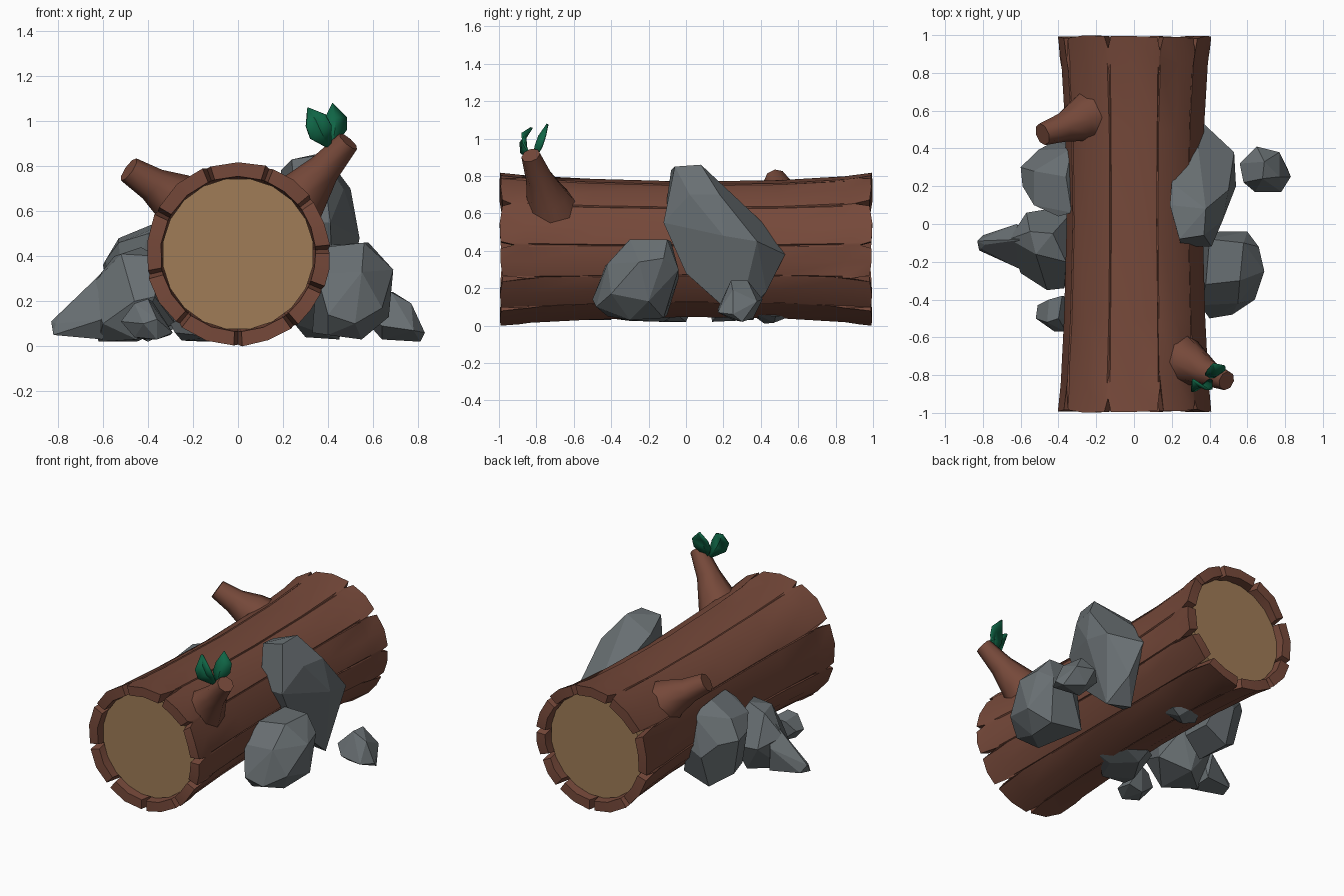
import bpy, bmesh, math, random
from mathutils import Vector

if "Cube" in bpy.data.objects:
    bpy.data.objects.remove(bpy.data.objects["Cube"])

random.seed(4)


def material(name, rgb):
    m = bpy.data.materials.new(name)
    m.diffuse_color = (*rgb, 1)
    m.use_nodes = True
    m.node_tree.nodes["Principled BSDF"].inputs["Base Color"].default_value = m.diffuse_color
    return m


BARK = material("bark", (0.18, 0.066, 0.042))
WOOD = material("cut_wood", (0.35, 0.20, 0.095))
STONE = material("stone", (0.14, 0.16, 0.17))
LEAF = material("leaf", (0.005, 0.13, 0.06))


def finish(bm, name, mat, smooth=None):
    bmesh.ops.recalc_face_normals(bm, faces=bm.faces)
    me = bpy.data.meshes.new(name)
    bm.to_mesh(me)
    bm.free()
    me.materials.append(mat)
    ob = bpy.data.objects.new(name, me)
    bpy.context.collection.objects.link(ob)
    if smooth:
        bpy.ops.object.select_all(action='DESELECT')
        ob.select_set(True)
        bpy.context.view_layer.objects.active = ob
        bpy.ops.object.shade_smooth_by_angle(angle=math.radians(smooth))
    return ob


# Bark: a waisted tube whose planks are split by V notches at both ends
CZ = 0.41
ROWS = [(-1, .405), (-.85, .39), (-.5, .372), (0, .358), (.5, .365), (.85, .386), (1, .405)]
NOTCHES = [3, 37, 70, 110, 152, 193, 230, 270, 308, 337]
columns = []   # degrees, widening at the ends, notch depths, plank end trim, radius offset
for i, a in enumerate(NOTCHES):
    nxt = NOTCHES[(i + 1) % len(NOTCHES)] + (360 if i == len(NOTCHES) - 1 else 0)
    cut = (random.uniform(.06, .16), random.uniform(.06, .16))
    trim = random.uniform(0, .02)
    columns += [(a, -1, None, trim, .002), (a, 0, cut, 0, -.002), (a, 1, None, trim, .006),
                ((a + nxt) / 2, 0, None, trim / 2, random.uniform(0, .008))]

bm = bmesh.new()
grid = []
for deg, widen, cut, trim, dr in columns:
    line = []
    for y, r in ROWS:
        side = 0 if y < 0 else 1
        ang = deg + widen * {1: 2.6, .85: 1.2}.get(abs(y), .7)
        if abs(y) == 1:
            y *= 1 - (cut[side] if cut else trim)
        elif abs(y) == .85 and cut:
            y *= 1 - cut[side] * .7
        line.append((y, r + dr, ang))
    # inner lip at each end, then the outer skin
    (y0, _, a0), (y1, _, a1) = line[0], line[-1]
    prof = [(-.75, .325, a0), (y0, .345, a0)] + line + [(y1, .345, a1), (.75, .325, a1)]
    grid.append([bm.verts.new((r * math.cos(math.radians(t)), y,
                               CZ + r * math.sin(math.radians(t)))) for y, r, t in prof])
for i in range(len(grid)):
    p, q = grid[i], grid[(i + 1) % len(grid)]
    for j in range(len(p) - 1):
        bm.faces.new((p[j], p[j + 1], q[j + 1], q[j]))
finish(bm, "log_bark", BARK, 25)


def tube(name, mat, rings, sides, smooth):
    """Capped tube through (centre, radius) rings."""
    bm = bmesh.new()
    axis = (Vector(rings[-1][0]) - Vector(rings[0][0])).normalized()
    u = axis.orthogonal().normalized()
    v = axis.cross(u)
    loops = []
    for cen, r in rings:
        loops.append([bm.verts.new(Vector(cen) + r * (math.cos(t) * u + math.sin(t) * v))
                      for t in (2 * math.pi * k / sides for k in range(sides))])
    for a, b in zip(loops, loops[1:]):
        for k in range(sides):
            n = (k + 1) % sides
            bm.faces.new((a[k], a[n], b[n], b[k]))
    bm.faces.new(loops[0])
    bm.faces.new(loops[-1])
    return finish(bm, name, mat, smooth)


# Pale wood core, recessed behind the bark
tube("log_core", WOOD, [((0, -.94, CZ), .338), ((0, .94, CZ), .338)], 20, 30)

# Broken branches
tube("branch_front", BARK, [((.22, -.71, .60), .155), ((.295, -.74, .68), .115),
                            ((.385, -.785, .79), .073), ((.49, -.83, .91), .052)], 8, 50)
tube("branch_back", BARK, [((-.22, .57, .60), .155), ((-.29, .55, .665), .115),
                           ((-.38, .51, .72), .077), ((-.485, .475, .785), .06)], 8, 50)


# Leaves: folded blades, given a little thickness
def leaf(name, spine, side, fold):
    bm = bmesh.new()
    rows = []
    for p, w in zip(spine, (.012, .055, .05, .002)):
        p, s, f = Vector(p), Vector(side) * w, Vector(fold) * w
        rows.append([bm.verts.new(q) for q in (p - s - f, p, p + s - f)])
    for a, b in zip(rows, rows[1:]):
        for k in range(2):
            bm.faces.new((a[k], a[k + 1], b[k + 1], b[k]))
    ob = finish(bm, name, LEAF, 40)
    ob.modifiers.new("thickness", 'SOLIDIFY').thickness = .012


leaf("leaf_left", [(.405, -.83, .89), (.37, -.86, .95), (.345, -.865, 1.005), (.31, -.83, 1.06)],
     (.8, .1, .5), (0, .4, 0))
leaf("leaf_right", [(.42, -.82, .89), (.43, -.81, .96), (.435, -.79, 1.015), (.42, -.745, 1.08)],
     (1, .25, .05), (0, -.4, 0))


# Rocks: faceted convex boulders
def rock(name, pts):
    bm = bmesh.new()
    for p in pts:
        bm.verts.new(p)
    res = bmesh.ops.convex_hull(bm, input=bm.verts)
    bmesh.ops.delete(bm, geom=list({v for v in res["geom_interior"] + res["geom_unused"]
                                    if isinstance(v, bmesh.types.BMVert)}), context='VERTS')
    bmesh.ops.dissolve_limit(bm, angle_limit=math.radians(8), verts=bm.verts, edges=bm.edges)
    finish(bm, name, STONE)


rock("tall_rock_right", [
    (.24, -.08, .83), (.19, .10, .78), (.37, -.06, .85), (.38, .08, .86), (.41, -.12, .55),
    (.47, .02, .70), (.50, .18, .70), (.54, .20, .48), (.53, .38, .45), (.37, .53, .38),
    (.34, .40, .56), (.20, .22, .72), (.40, .43, .18), (.45, .28, .03), (.30, .33, .04),
    (.42, 0, .28), (.25, -.12, .55), (.25, .20, .10)])
rock("round_rock_right", [
    (.40, -.08, .45), (.58, -.10, .46), (.56, -.30, .46), (.38, -.32, .44), (.66, -.12, .36),
    (.69, -.25, .34), (.60, -.04, .30), (.45, -.04, .25), (.67, -.20, .13), (.64, -.40, .17),
    (.52, -.48, .10), (.40, -.50, .14), (.35, -.43, .32), (.55, -.42, .33), (.55, -.12, .04),
    (.55, -.30, .03), (.40, -.42, .05), (.33, -.10, .06)])
rock("small_rock_right", [
    (.68, .24, .24), (.69, .33, .24), (.58, .22, .14), (.56, .32, .12), (.64, .17, .09),
    (.78, .17, .07), (.83, .25, .06), (.77, .38, .13), (.65, .41, .14), (.77, .25, .19),
    (.81, .30, .02), (.64, .25, .03), (.68, .36, .04)])
# Long rock: a boulder with a blunt toe running out to the left
rock("long_rock_left", [
    (-.66, -.08, .26), (-.55, -.04, .40), (-.52, -.16, .41), (-.43, -.05, .44),
    (-.36, -.20, .40), (-.46, -.35, .20), (-.37, -.34, .22), (-.60, -.26, .10),
    (-.45, .08, .20), (-.57, .06, .20), (-.34, .05, .25), (-.45, -.28, .03),
    (-.62, -.14, .02), (-.45, 0, .02), (-.28, -.10, .10)])
rock("long_rock_toe", [
    (-.83, -.09, .11), (-.82, -.14, .05), (-.80, -.06, .06), (-.79, -.11, .14),
    (-.81, -.13, .10), (-.66, -.08, .26), (-.62, .0, .20), (-.60, -.24, .12),
    (-.57, -.08, .36), (-.60, -.18, .03), (-.60, -.02, .04)])
rock("back_rock_left", [
    (-.60, .30, .36), (-.59, .20, .38), (-.53, .10, .46), (-.40, .04, .50), (-.33, .06, .54),
    (-.53, .28, .48), (-.36, .25, .55), (-.33, .40, .50), (-.51, .39, .34), (-.42, .44, .25),
    (-.32, .44, .30), (-.55, .28, .12), (-.50, .12, .12), (-.42, .36, .03), (-.40, .14, .02),
    (-.24, .20, .10), (-.25, .38, .10)])
rock("small_rock_left", [
    (-.52, -.50, .11), (-.51, -.43, .12), (-.46, -.52, .19), (-.45, -.40, .18),
    (-.40, -.50, .21), (-.38, -.38, .20), (-.42, -.57, .10), (-.36, -.57, .12),
    (-.29, -.50, .06), (-.30, -.40, .05), (-.46, -.50, .04), (-.40, -.40, .03),
    (-.36, -.54, .03)])
# Flat stones under the log
rock("flat_stone_front", [
    (-.30, -.30, .10), (-.28, -.42, .06), (-.26, -.14, .12), (-.10, -.42, .04),
    (.06, -.25, .05), (.02, -.08, .06), (-.15, -.04, .07), (-.25, -.30, .025),
    (-.02, -.25, .025), (-.14, -.12, .02), (-.15, -.25, .08)])
rock("flat_stone_back", [
    (-.13, .42, .05), (-.06, .35, .06), (.08, .38, .06), (.10, .48, .05), (.0, .56, .05),
    (-.08, .52, .06), (-.03, .42, .01), (.04, .47, .015), (-.02, .45, .09)])
